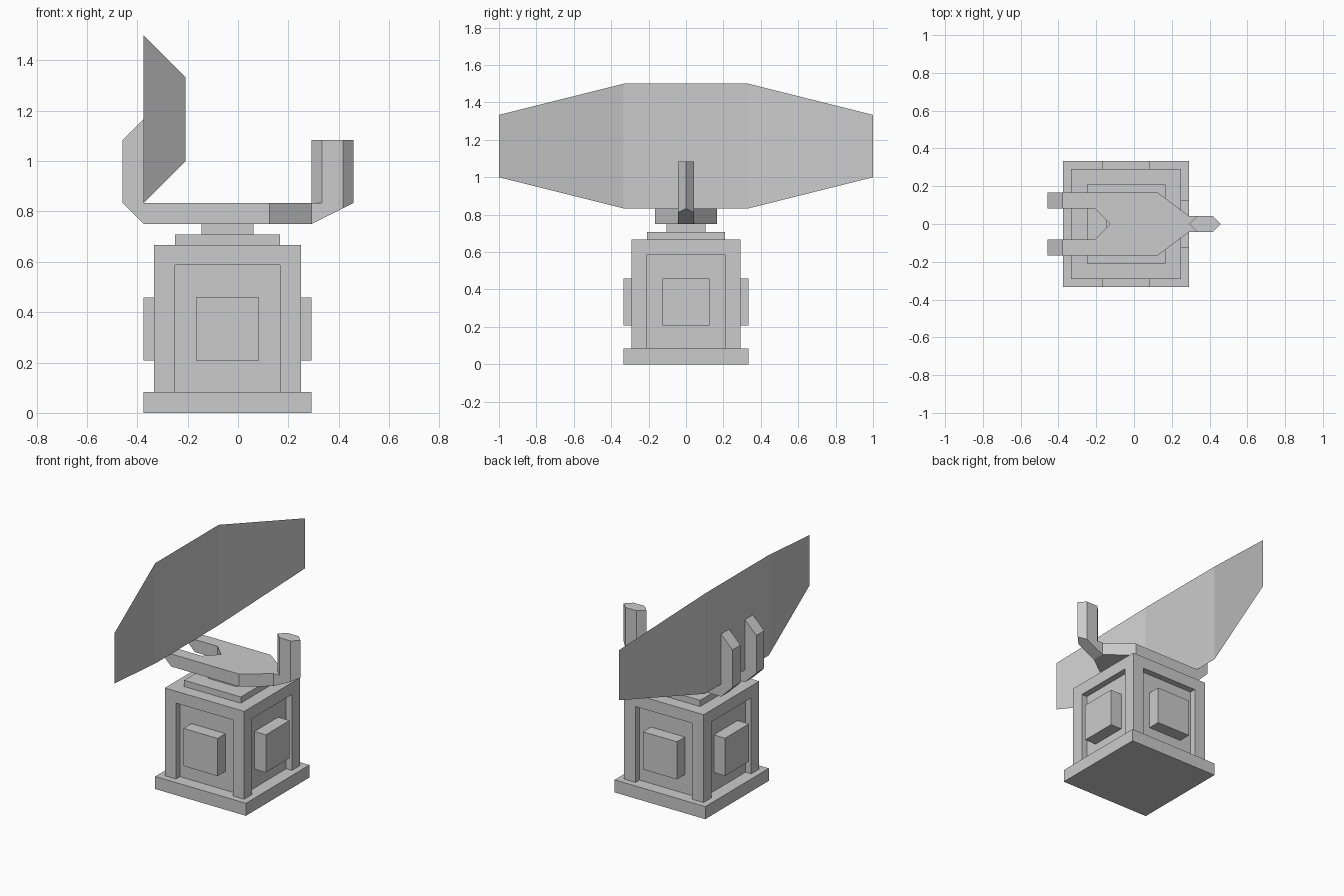
import bpy, bmesh
from mathutils import Vector

if "Cube" in bpy.data.objects:
    bpy.data.objects.remove(bpy.data.objects["Cube"])

U = 1 / 24          # modelling unit
CX = -1             # tower centre in x, in units


def make(name, verts, faces):
    mesh = bpy.data.meshes.new(name)
    mesh.from_pydata([Vector(v) * U for v in verts], [], faces)
    bm = bmesh.new()
    bm.from_mesh(mesh)
    bmesh.ops.recalc_face_normals(bm, faces=bm.faces)
    bm.to_mesh(mesh)
    bm.free()
    ob = bpy.data.objects.new(name, mesh)
    bpy.context.collection.objects.link(ob)
    return ob


def loft(name, a, b):
    """Closed solid between two matching rings of points."""
    n = len(a)
    sides = [(i, (i + 1) % n, n + (i + 1) % n, n + i) for i in range(n)]
    return make(name, a + b, sides + [tuple(range(n)), tuple(range(n, 2 * n))])


def plan(name, outline, z0, z1):
    """Plan outline extruded upward; z0 may be a function of x."""
    low = z0 if callable(z0) else lambda x: z0
    return loft(name, [(x, y, low(x)) for x, y in outline],
                [(x, y, z1) for x, y in outline])


def box(name, x0, x1, y0, y1, z0, z1):
    return plan(name, [(x0, y0), (x1, y0), (x1, y1), (x0, y1)], z0, z1)


def block(name, h, z0, z1):
    """Square block centred on the tower axis."""
    return box(name, CX - h, CX + h, -h, h, z0, z1)


def side_box(name, dx, dy, near, far, half, z0, z1):
    """Box on the tower side (dx, dy), between two distances from the axis."""
    xs = sorted((dx * near, dx * far)) if dx else (-half, half)
    ys = sorted((dy * near, dy * far)) if dy else (-half, half)
    return box(name, CX + xs[0], CX + xs[1], *ys, z0, z1)


def mirror_y(ob):
    mod = ob.modifiers.new("mirror", 'MIRROR')
    mod.use_axis = (False, True, False)


# Tower
block("base_plinth", 8, 0, 2)
body = block("tower_body", 7, 2, 16)
block("top_plate", 5, 16, 17)
block("turntable_neck", 2.5, 17, 18)

# Recessed panel and raised hatch on each side
for side, dx, dy in (("front", 0, -1), ("back", 0, 1), ("right", 1, 0), ("left", -1, 0)):
    cutter = side_box(side + "_cutter", dx, dy, 6, 9, 5, 1, 14.1)
    mod = body.modifiers.new("recess", 'BOOLEAN')
    mod.operation, mod.solver, mod.object = 'DIFFERENCE', 'EXACT', cutter
    bpy.context.view_layer.objects.active = body
    bpy.ops.object.modifier_apply(modifier=mod.name)
    bpy.data.objects.remove(cutter)
    side_box(side + "_hatch", dx, dy, 6, 8, 3, 5, 11)

# Rotating arm with forked rear end
plan("rotating_arm", [(-9, 4), (-9, 2), (-5, 2), (-3, 0), (-5, -2), (-9, -2),
                      (-9, -4), (3, -4), (7, -1), (7, 1), (3, 4)], 18, 20)

# Feed bracket with sloped underside, and hexagonal feed post
plan("feed_bracket", [(7, -1), (10, -1), (11, 0), (10, 1), (7, 1)],
     lambda x: 18 + (x - 7) / 2, 20)
plan("feed_post", [(7, 0), (8, -1), (10, -1), (11, 0), (10, 1), (8, 1)], 20, 26)

# Pair of dish support prongs
prong = [(-9, 18), (-11, 20), (-11, 26), (-9, 28)]
mirror_y(loft("dish_prongs", [(x, 2, z) for x, z in prong], [(x, 4, z) for x, z in prong]))

# Thin folded dish: half of the middle panel plus one wing, mirrored
mirror_y(make("radar_dish", [(-9, 0, 20), (-9, 8, 20), (-5, 24, 24),
                             (-5, 24, 32), (-9, 8, 36), (-9, 0, 36)],
              [(0, 1, 4, 5), (1, 2, 3, 4)]))
